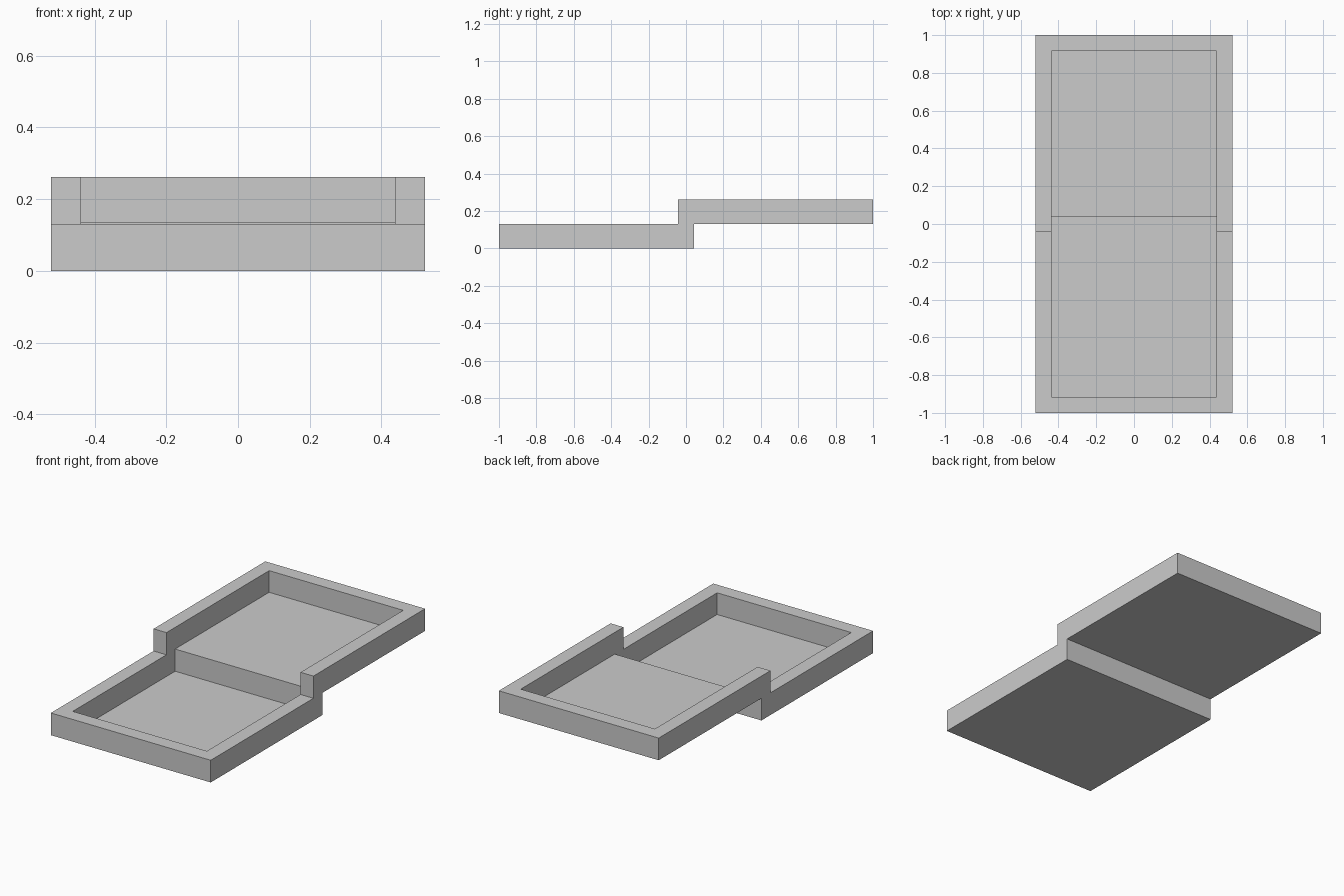
import bpy, bmesh

if "Cube" in bpy.data.objects:
    bpy.data.objects.remove(bpy.data.objects["Cube"])

W, L, H = 0.522, 1.0, 0.131   # half width, half length, step height
WALL, T = 0.084, 0.003        # rim width, sheet thickness of floors and riser
S = WALL / 2                  # half overlap of the two trays


def extrude_profile(name, points, half_width):
    """Extrude a (y, z) profile symmetrically along x."""
    bm = bmesh.new()
    face = bm.faces.new([bm.verts.new((-half_width, y, z)) for y, z in points])
    geom = bmesh.ops.extrude_face_region(bm, geom=[face])["geom"]
    verts = [g for g in geom if isinstance(g, bmesh.types.BMVert)]
    bmesh.ops.translate(bm, verts=verts, vec=(2 * half_width, 0, 0))
    bmesh.ops.recalc_face_normals(bm, faces=bm.faces)
    mesh = bpy.data.meshes.new(name)
    bm.to_mesh(mesh)
    bm.free()
    obj = bpy.data.objects.new(name, mesh)
    bpy.context.collection.objects.link(obj)
    return obj


# Stepped body: lower tray in front, upper tray behind
tray = extrude_profile("stepped_tray", [
    (-L, 0), (S, 0), (S, H), (L, H),
    (L, 2 * H), (-S, 2 * H), (-S, H), (-L, H)], W)

# Continuous stepped hollow, leaving the rim, thin floors and riser
cutter = extrude_profile("hollow_cutter", [
    (-L + WALL, T), (S - T, T), (S - T, H + T), (L - WALL, H + T),
    (L - WALL, 1), (-L + WALL, 1)], W - WALL)
cutter.hide_render = True

mod = tray.modifiers.new("hollow", "BOOLEAN")
mod.operation = "DIFFERENCE"
mod.solver = "EXACT"
mod.object = cutter
bpy.context.view_layer.objects.active = tray
tray.select_set(True)
bpy.ops.object.modifier_apply(modifier=mod.name)
bpy.data.objects.remove(cutter, do_unlink=True)
